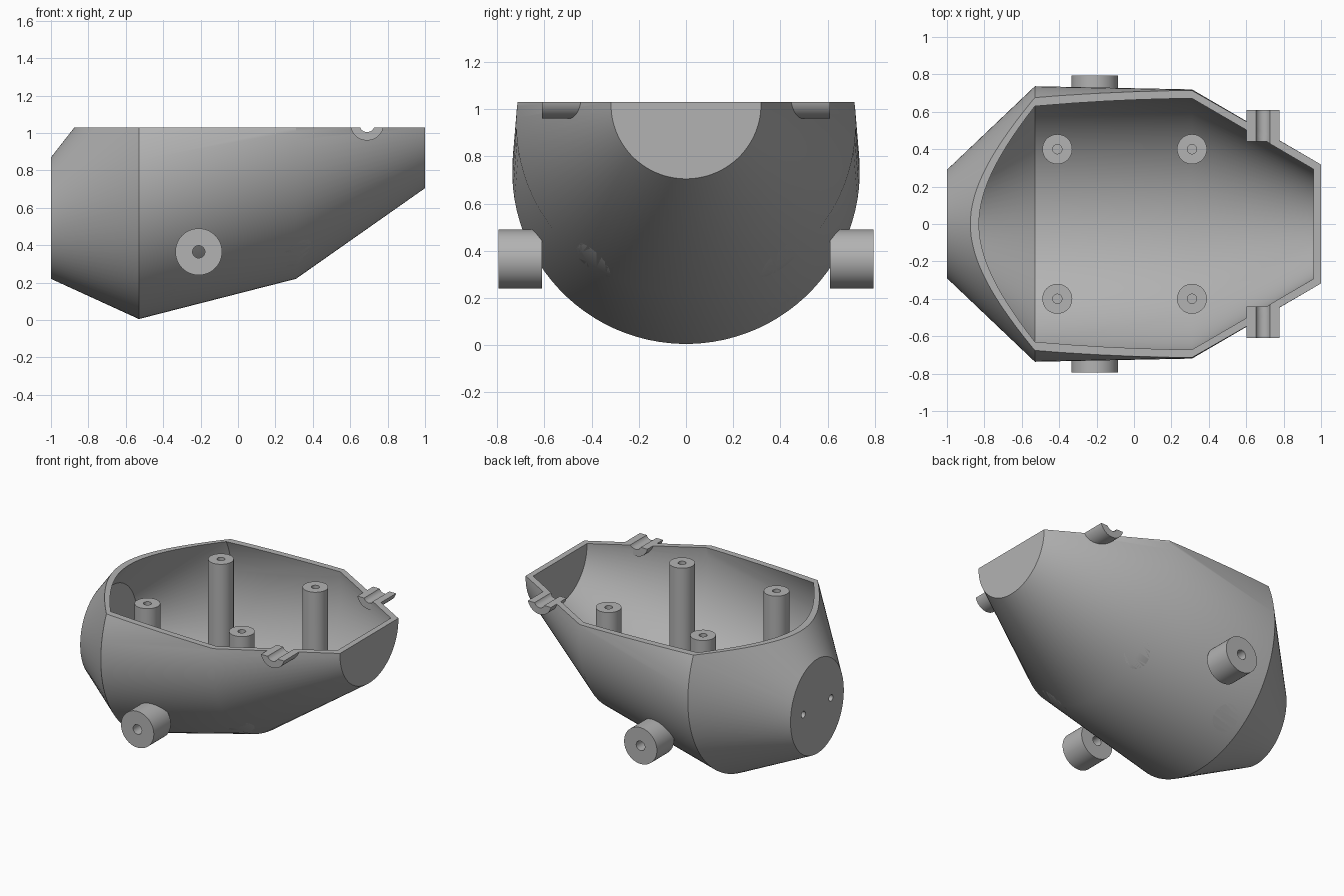
import bpy, bmesh, math
from mathutils import Matrix

if "Cube" in bpy.data.objects:
    bpy.data.objects.remove(bpy.data.objects["Cube"], do_unlink=True)

grey = bpy.data.materials.new("plain grey")
grey.use_nodes = True
grey.diffuse_color = (0.45, 0.45, 0.45, 1)
grey.node_tree.nodes["Principled BSDF"].inputs["Base Color"].default_value = (0.45, 0.45, 0.45, 1)

RIM = 1.03


def to_object(name, bm):
    bmesh.ops.recalc_face_normals(bm, faces=bm.faces)
    mesh = bpy.data.meshes.new(name)
    bm.to_mesh(mesh)
    bm.free()
    mesh.materials.append(grey)
    obj = bpy.data.objects.new(name, mesh)
    bpy.context.collection.objects.link(obj)
    return obj


def loft(name, sections, top=None, sides=96):
    """Solid through ellipses (x, centre z, half width, half height)."""
    bm = bmesh.new()
    rings = []
    for x, cz, hy, hz in sections:
        angles = [math.tau * (i + 0.5) / sides for i in range(sides)]
        rings.append([bm.verts.new((x, hy * math.cos(a), cz + hz * math.sin(a))) for a in angles])
    for a, b in zip(rings, rings[1:]):
        for i in range(sides):
            j = (i + 1) % sides
            bm.faces.new((a[i], a[j], b[j], b[i]))
    bm.faces.new(rings[0])
    bm.faces.new(rings[-1])
    if top:
        geom = bm.verts[:] + bm.edges[:] + bm.faces[:]
        cut = bmesh.ops.bisect_plane(bm, geom=geom, plane_co=(0, 0, top),
                                     plane_no=(0, 0, 1), clear_outer=True)
        edges = [e for e in cut["geom_cut"] if isinstance(e, bmesh.types.BMEdge)]
        bmesh.ops.holes_fill(bm, edges=edges)
    return to_object(name, bm)


def cylinder(name, centre, radius, length, axis, sides=48):
    bm = bmesh.new()
    turn = {"x": Matrix.Rotation(math.pi / 2, 4, "Y"),
            "y": Matrix.Rotation(math.pi / 2, 4, "X"),
            "z": Matrix.Identity(4)}[axis]
    bmesh.ops.create_cone(bm, cap_ends=True, segments=sides, radius1=radius, radius2=radius,
                          depth=length, matrix=Matrix.Translation(centre) @ turn)
    return to_object(name, bm)


def boolean(obj, tool, operation="DIFFERENCE", keep=False):
    mod = obj.modifiers.new("cut", "BOOLEAN")
    mod.operation, mod.object, mod.solver = operation, tool, "EXACT"
    bpy.context.view_layer.objects.active = obj
    bpy.ops.object.modifier_apply(modifier=mod.name)
    if not keep:
        bpy.data.objects.remove(tool, do_unlink=True)


def trim_top(obj):
    bm = bmesh.new()
    bm.from_mesh(obj.data)
    geom = bm.verts[:] + bm.edges[:] + bm.faces[:]
    cut = bmesh.ops.bisect_plane(bm, geom=geom, plane_co=(0, 0, RIM),
                                 plane_no=(0, 0, 1), clear_outer=True)
    bmesh.ops.holes_fill(bm, edges=[e for e in cut["geom_cut"] if isinstance(e, bmesh.types.BMEdge)])
    bm.to_mesh(obj.data)
    bm.free()


# Open hull: outer loft cut at the rim, minus the inner loft
outer = [(-1, 0.545, 0.29, 0.325), (-0.53, 0.738, 0.737, 0.733),
         (0.31, 0.94, 0.72, 0.72), (1, 1.02, 0.318, 0.315)]
inner = [(-0.96, 0.55, 0.27, 0.305), (-0.53, 0.738, 0.695, 0.69),
         (0.31, 0.94, 0.678, 0.678), (0.96, 1.02, 0.293, 0.293)]
hull = loft("hull", outer, RIM)
envelope = loft("envelope", outer, RIM)
boolean(hull, loft("cavity", inner))
parts = [hull]

# Holes in the flat narrow end
for y in (-0.15, 0.15):
    boolean(hull, cylinder("cutter", (-1, y, 0.545), 0.022, 0.2, "x", 24))

for side, label in ((1, "back"), (-1, "front")):
    # Screw posts standing on the floor, flush with the rim
    for x, end in ((-0.41, "right"), (0.31, "left")):
        post = cylinder(f"{label}_{end}_post", (x, side * 0.4, RIM / 2), 0.08, RIM, "z")
        boolean(post, envelope, "INTERSECT", keep=True)
        boolean(post, cylinder("cutter", (x, side * 0.4, RIM), 0.025, 0.5, "z", 24))
        parts.append(post)

    # Side boss with a pin hole
    boss = cylinder(f"{label}_boss", (-0.21, side * 0.7025, 0.365), 0.125, 0.185, "y")
    boolean(boss, cylinder("cutter", (-0.21, side * 0.7, 0.365), 0.033, 0.5, "y", 24))
    parts.append(boss)

    # Half-round hinge cradle, its groove running through the hull rim
    cradle = cylinder(f"{label}_cradle", (0.69, side * 0.525, 1.05), 0.09, 0.17, "y")
    trim_top(cradle)
    for target in (cradle, hull):
        boolean(target, cylinder("cutter", (0.69, side * 0.525, 1.045), 0.04, 0.4, "y", 32))
    parts.append(cradle)

bpy.data.objects.remove(envelope, do_unlink=True)

# Smooth shading with crisp edges
bpy.ops.object.select_all(action="DESELECT")
for obj in parts:
    obj.select_set(True)
bpy.context.view_layer.objects.active = hull
bpy.ops.object.shade_smooth_by_angle(angle=math.radians(30))
